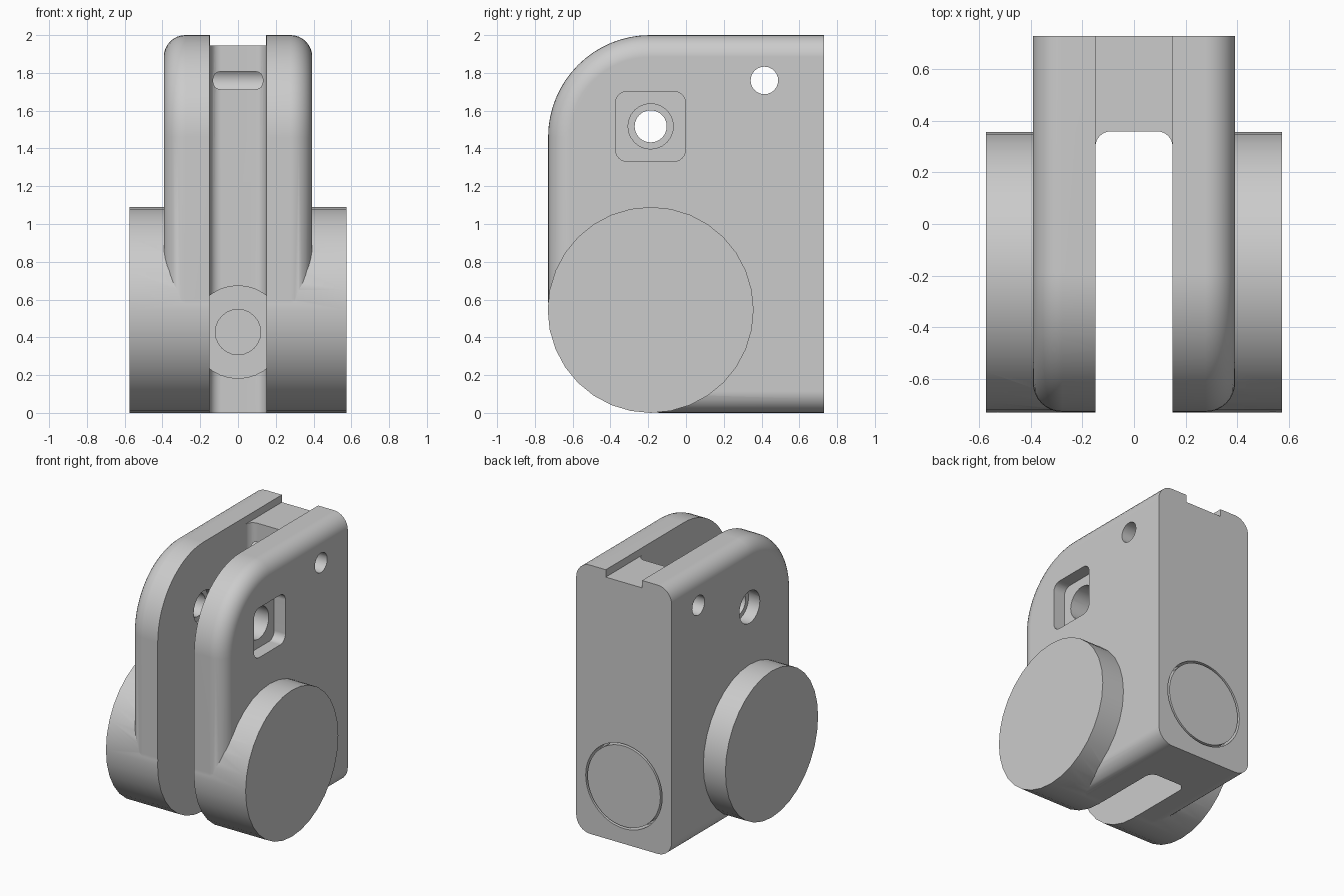
import bpy, bmesh, math
from mathutils import Matrix, Vector

cube = bpy.data.objects.get("Cube")
if cube:
    bpy.data.objects.remove(cube, do_unlink=True)

grey = bpy.data.materials.new("plain_grey")
grey.use_nodes = True
color = (0.6, 0.6, 0.6, 1)
grey.diffuse_color = color
grey.node_tree.nodes["Principled BSDF"].inputs["Base Color"].default_value = color


def finish(bm, name):
    bmesh.ops.recalc_face_normals(bm, faces=bm.faces)
    mesh = bpy.data.meshes.new(name)
    bm.to_mesh(mesh)
    bm.free()
    mesh.materials.append(grey)
    obj = bpy.data.objects.new(name, mesh)
    bpy.context.collection.objects.link(obj)
    return obj


def along(edge, axis):
    d = (edge.verts[0].co - edge.verts[1].co).normalized()
    return abs(d[axis]) > 0.999


def box(name, low, high, axis=None, radius=0):
    """Box between two corners, optionally rounded on edges along one axis."""
    bm = bmesh.new()
    low, high = Vector(low), Vector(high)
    bmesh.ops.create_cube(bm, size=1)
    for v in bm.verts:
        v.co = [(low[i] + high[i]) / 2 + v.co[i] * (high[i] - low[i]) for i in range(3)]
    if axis is not None:
        bmesh.ops.bevel(bm, geom=[e for e in bm.edges if along(e, axis)], offset=radius,
                        segments=6, profile=0.5, affect='EDGES')
    return finish(bm, name)


def cylinder(name, axis, start, end, a, b, radius, sides=32):
    """Cylinder along x or y; a and b place its centre on the other two axes."""
    bm = bmesh.new()
    bmesh.ops.create_cone(bm, cap_ends=True, segments=sides, radius1=radius,
                          radius2=radius, depth=end - start)
    mid = (start + end) / 2
    if axis == "x":
        turn, place = Matrix.Rotation(math.pi / 2, 4, 'Y'), (mid, a, b)
    else:
        turn, place = Matrix.Rotation(math.pi / 2, 4, 'X'), (a, mid, b)
    bm.transform(Matrix.Translation(place) @ turn)
    return finish(bm, name)


def combine(target, tool, operation='DIFFERENCE'):
    tool.hide_render = True
    mod = target.modifiers.new("combine", 'BOOLEAN')
    mod.operation, mod.solver, mod.object = operation, 'EXACT', tool
    bpy.context.view_layer.objects.active = target
    bpy.ops.object.modifier_apply(modifier=mod.name)
    bpy.data.objects.remove(tool, do_unlink=True)


def arc(cy, cz, r, first, last, steps=16):
    angles = [math.radians(first + (last - first) * i / steps) for i in range(steps + 1)]
    return [(cy + r * math.cos(t), cz + r * math.sin(t)) for t in angles]


# Body: side profile with two round front corners, filleted around its outline
front, back, half = -0.73, 0.73, 0.393
profile = [(1.3, 0), (1.3, 2)]
profile += arc(front + 0.54, 1.46, 0.54, 90, 180)
profile += arc(front + 0.6, 0.6, 0.6, 180, 270)
bm = bmesh.new()
face = bm.faces.new([bm.verts.new((-half, y, z)) for y, z in profile])
sweep = bmesh.ops.extrude_face_region(bm, geom=[face])
bmesh.ops.translate(bm, vec=(2 * half, 0, 0),
                    verts=[g for g in sweep["geom"] if isinstance(g, bmesh.types.BMVert)])
bmesh.ops.recalc_face_normals(bm, faces=bm.faces)
bmesh.ops.bevel(bm, geom=[e for e in bm.edges if not along(e, 0)], offset=0.115,
                segments=8, profile=0.5, affect='EDGES', clamp_overlap=False)
body = finish(bm, "clevis_body")
combine(body, box("back_trim", (-1, back, -1), (1, 2, 3)))

# Side bosses
bore_y, bore_z = -0.187, 0.545
combine(body, cylinder("boss", "x", -0.575, 0.575, bore_y, bore_z, 0.545), 'UNION')

# Slot between the arms, and the shallow channel on top
combine(body, box("slot", (-0.15, -2, -1), (0.15, 0.36, 3), 2, 0.06))
combine(body, box("channel", (-0.1495, 0.2, 1.945), (0.1495, 2, 3)))

# Cross holes: main bore and small pin hole
combine(body, cylinder("main_bore", "x", -1, 1, bore_y, bore_z, 0.242, 24))
combine(body, cylinder("pin_hole", "x", -1, 1, 0.415, 1.76, 0.073, 24))

# Bolt hole: square nut pocket on the left, round counterbore on the right
bolt_z = 1.517
combine(body, cylinder("bolt_hole", "x", -1, 0, bore_y, bolt_z, 0.085, 24))
combine(body, cylinder("bolt_wide_hole", "x", -0.2, 1, bore_y, bolt_z, 0.12, 24))
combine(body, cylinder("counterbore", "x", -1, -0.3, bore_y, bolt_z, 0.12, 24))
combine(body, box("nut_pocket", (0.3, -0.373, 1.332), (1, -0.003, 1.702), 0, 0.06))

# Recess at the end of the slot, and the round socket in the back
disc_z = 0.428
combine(body, cylinder("inner_recess", "y", 0.29, 0.45, 0, disc_z, 0.245))
combine(body, cylinder("inner_hole", "y", 0.4, 0.66, 0, disc_z, 0.12, 24))
combine(body, cylinder("back_socket", "y", 0.63, 1, 0, disc_z, 0.315, 48))
disc = cylinder("back_disc", "y", 0.625, back, 0, disc_z, 0.3, 48)

# Smooth the round surfaces, keep the edges sharp
for obj in (body, disc):
    bpy.ops.object.select_all(action='DESELECT')
    obj.select_set(True)
    bpy.context.view_layer.objects.active = obj
    bpy.ops.object.shade_smooth_by_angle(angle=math.radians(30))
    weighted = obj.modifiers.new("even_normals", 'WEIGHTED_NORMAL')
    weighted.keep_sharp = True
